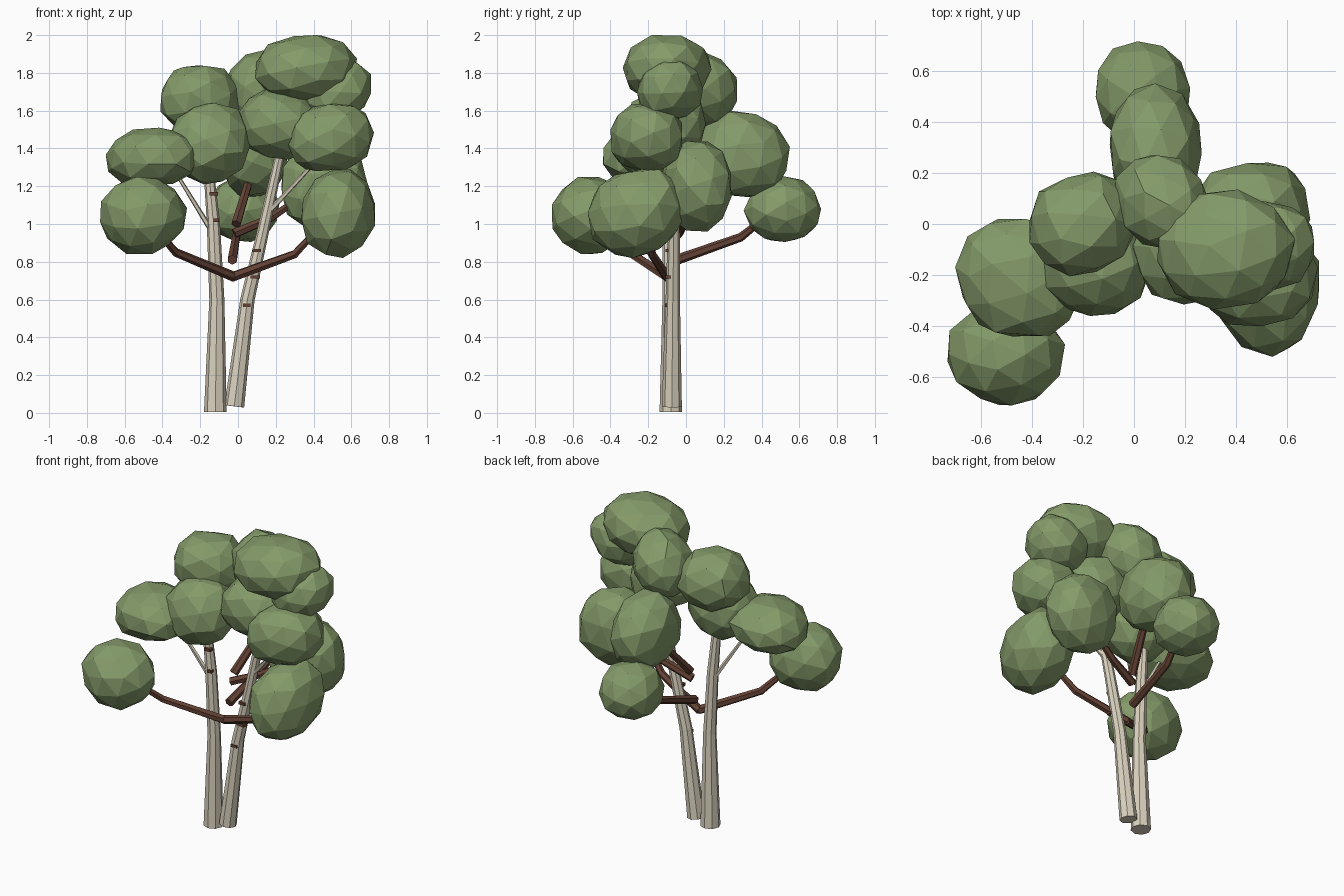
import bpy
import bmesh
import math
import random
from mathutils import Vector

random.seed(4)

default_cube = bpy.data.objects.get("Cube")
if default_cube:
    bpy.data.objects.remove(default_cube, do_unlink=True)


def make_material(name, red, green, blue):
    material = bpy.data.materials.new(name)
    material.use_nodes = True
    colour = (red, green, blue, 1)
    material.diffuse_color = colour
    material.node_tree.nodes["Principled BSDF"].inputs["Base Color"].default_value = colour
    return material


leaf_green = make_material("leaf_green", .23, .325, .142)
pale_bark = make_material("pale_bark", .71, .65, .52)
brown_wood = make_material("brown_wood", .13, .055, .035)


def finish(name, bm, material):
    bmesh.ops.recalc_face_normals(bm, faces=bm.faces)
    mesh = bpy.data.meshes.new(name)
    bm.to_mesh(mesh)
    bm.free()
    mesh.materials.append(material)
    obj = bpy.data.objects.new(name, mesh)
    bpy.context.collection.objects.link(obj)
    return obj


def limb(name, path, radii, sides, material):
    """Tapering faceted tube that follows a path."""
    bm = bmesh.new()
    points = [Vector(p) for p in path]
    last = len(points) - 1
    rings = []
    for i, point in enumerate(points):
        along = points[min(i + 1, last)] - points[max(i - 1, 0)]
        turn = Vector((0, 0, 1)).rotation_difference(along)
        ring = bmesh.ops.create_circle(bm, segments=sides, radius=radii[i],
                                       cap_ends=i in (0, last))["verts"]
        for vert in ring:
            vert.co = turn @ vert.co + point
        rings.append(ring)
    for low, high in zip(rings, rings[1:]):
        for j in range(sides):
            k = (j + 1) % sides
            bm.faces.new((low[j], low[k], high[k], high[j]))
    return finish(name, bm, material)


def leaf_clump(name, centre, radii, lean, roundness):
    """Rough faceted ball, leaned in xy, xz and yz, fitted to its half sizes."""
    bm = bmesh.new()
    bmesh.ops.create_icosphere(bm, subdivisions=2, radius=1)
    turn = Vector((0, 0, 1)).rotation_difference(
        Vector((random.uniform(-1, 1), random.uniform(-1, 1), random.random())))
    lean_xy, lean_xz, lean_yz = lean
    for vert in bm.verts:
        x, y, z = turn @ vert.co * random.uniform(.95, 1.03)
        vert.co = (x + lean_xy * y + lean_xz * z, y + lean_xy * x + lean_yz * z,
                   z + lean_xz * x + lean_yz * y)
    for axis in range(3):
        values = [v.co[axis] for v in bm.verts]
        low, high = min(values), max(values)
        for vert in bm.verts:
            unit = (2 * vert.co[axis] - low - high) / (high - low)
            unit = math.copysign(abs(unit) ** roundness, unit)
            vert.co[axis] = centre[axis] + unit * radii[axis]
    return finish(name, bm, leaf_green)


# Trunks
right_path = [(-.12, -.08, .005), (-.112, -.085, .6), (-.13, -.09, 1), (-.165, -.1, 1.4)]
left_path = [(-.02, -.075, .035), (.05, -.07, .6), (.13, -.065, .95), (.24, -.07, 1.45)]
limb("right_trunk", right_path, [.06, .04, .035, .024], 8, pale_bark)
limb("left_trunk", left_path, [.053, .038, .032, .024], 8, pale_bark)

# Pale twigs
limb("right_twig", [(-.15, -.09, .98), (-.31, -.14, 1.24)], [.015, .01], 5, pale_bark)
limb("left_twig", [(.15, -.065, 1.05), (.4, -.15, 1.32)], [.015, .01], 5, pale_bark)

# Brown branches
branches = {
    "front_right_branch": [(-.02, -.1, .72), (-.33, -.3, .85), (-.46, -.45, 1)],
    "front_left_branch": [(-.03, -.1, .72), (.3, -.18, .84), (.45, -.23, 1)],
    "back_low_branch": [(-.03, -.05, .81), (-.01, .29, .93), (.02, .44, 1.05)],
    "back_left_branch": [(-.02, -.04, .95), (.17, 0, 1.03), (.36, .04, 1.16)],
    "back_high_branch": [(-.01, -.03, 1), (.05, .14, 1.2), (.07, .22, 1.3)],
}
for name, path in branches.items():
    limb(name, path, [.027, .023, .016], 6, brown_wood)


# Bark marks on the front of each trunk
def bark_marks(name, path, marks):
    for height, side, width in marks:
        for start, end in zip(path, path[1:]):
            if start[2] <= height <= end[2]:
                t = (height - start[2]) / (end[2] - start[2])
                spot = Vector(start).lerp(Vector(end), t)
        bm = bmesh.new()
        bmesh.ops.create_cube(bm, size=1)
        for vert in bm.verts:
            vert.co.x *= width
            vert.co.y *= .03
            vert.co.z *= .017
            vert.co += spot + Vector((side, -.026, 0))
        finish(name, bm, brown_wood)


bark_marks("right_bark_mark", right_path, [(1.16, .015, .045), (1.02, .015, .03)])
bark_marks("left_bark_mark", left_path, [(.57, 0, .042), (.72, .015, .05), (.86, -.01, .045)])

# Leaf clumps: centre, half sizes, lean in xy, xz and yz, roundness
level = (0, 0, 0)
clumps = {
    "crown_top": ((.36, -.1, 1.825), (.27, .235, .175), (0, .03, 0), .95),
    "crown_back": ((.105, .085, 1.715), (.185, .185, .205), (-.04, .08, -.05), 1),
    "crown_left": ((.525, -.085, 1.715), (.18, .175, .17), (0, .07, .03), .95),
    "crown_right": ((-.2, 0, 1.66), (.21, .205, .18), (.05, 0, 0), .95),
    "crown_front": ((.21, -.105, 1.53), (.215, .21, .19), level, .95),
    "upper_left": ((.49, -.21, 1.46), (.23, .19, .18), (.05, .04, 0), .87),
    "upper_right": ((-.155, -.165, 1.425), (.218, .195, .215), (0, .03, 0), .97),
    "outer_right": ((-.45, -.21, 1.355), (.25, .23, .155), (-.05, .04, .02), .93),
    "middle_left": ((.46, .055, 1.2), (.23, .185, .24), (.04, 0, 0), .9),
    "low_left": ((.53, -.255, 1.055), (.195, .265, .235), (.02, .03, .06), .97),
    "low_right": ((-.5, -.51, 1.045), (.23, .2, .205), level, 1),
    "back_upper": ((.085, .3, 1.37), (.18, .25, .23), (0, 0, -.03), .97),
    "back_low": ((.035, .51, 1.08), (.185, .205, .175), level, 1),
}
for name, settings in clumps.items():
    leaf_clump("leaf_clump_" + name, *settings)
